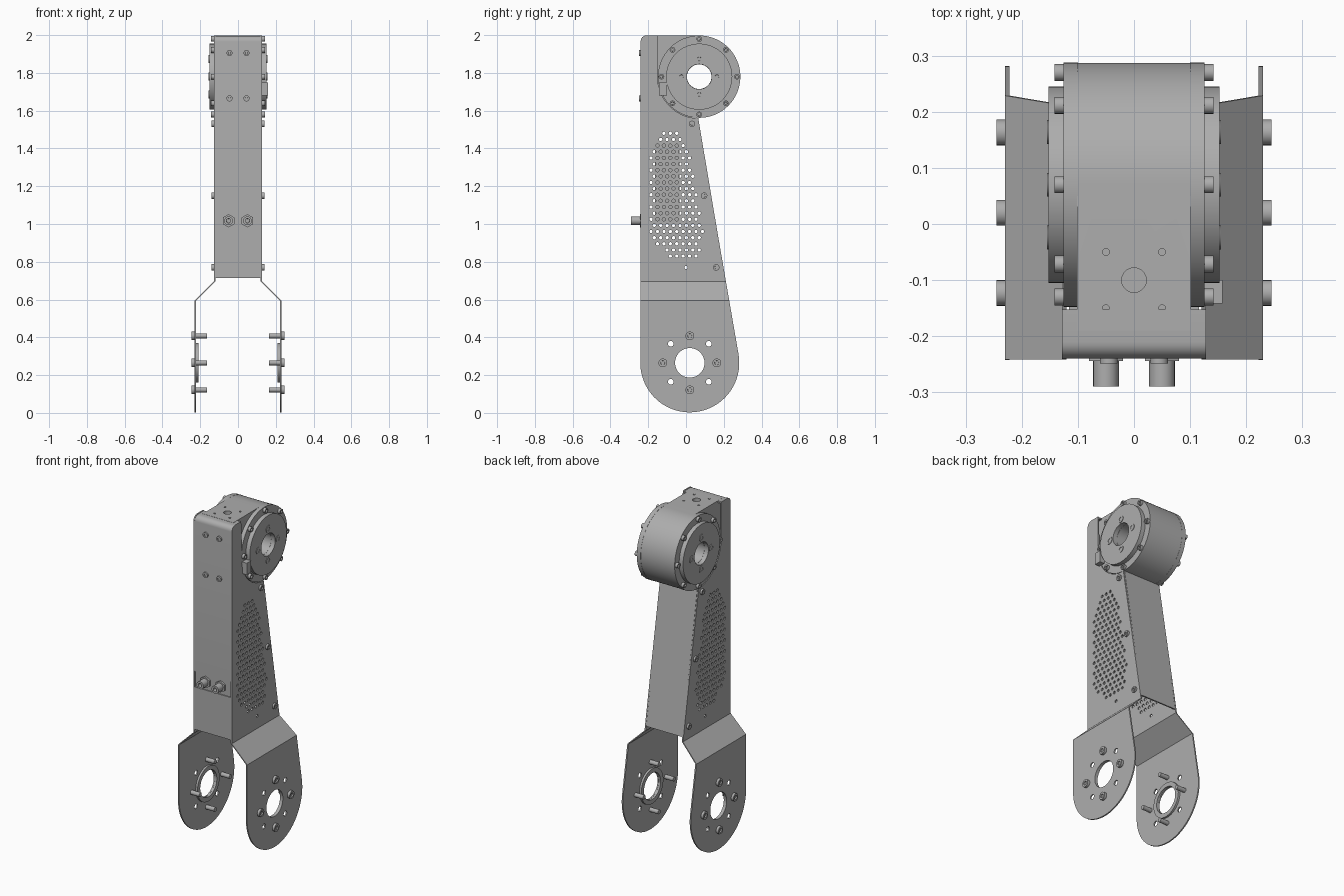
import bpy, bmesh
from math import sin, cos, pi
from mathutils import Vector

old = bpy.data.objects.get("Cube")
if old:
    bpy.data.objects.remove(old, do_unlink=True)

grey = bpy.data.materials.new("machined_grey")
grey.use_nodes = True
GREY = (0.42, 0.42, 0.42, 1)
grey.diffuse_color = GREY
bsdf = next(n for n in grey.node_tree.nodes if n.type == 'BSDF_PRINCIPLED')
bsdf.inputs["Base Color"].default_value = GREY
parts = []


def add_object(name, mesh):
    mesh.materials.clear()
    mesh.materials.append(grey)
    ob = bpy.data.objects.new(name, mesh)
    bpy.context.collection.objects.link(ob)
    parts.append(ob)
    return ob


def arc(centre, r, a0, a1, n):
    """Points on an arc in the y-z plane, angles in degrees."""
    return [(centre[0] + r * cos((a0 + (a1 - a0) * i / n) * pi / 180),
             centre[1] + r * sin((a0 + (a1 - a0) * i / n) * pi / 180)) for i in range(n + 1)]


def circle(centre, r, n=48):
    return arc(centre, r, 0, 360, n)[:-1]


def rect(y0, z0, y1, z1):
    return [(y0, z0), (y1, z0), (y1, z1), (y0, z1)]


def extrude(name, loops, x0, x1):
    """Fill y-z loops (inner loops become holes) and extrude from x0 to x1."""
    curve = bpy.data.curves.new(name + "_profile", 'CURVE')
    curve.dimensions = '2D'
    curve.fill_mode = 'BOTH'
    curve.extrude = abs(x1 - x0) / 2
    for pts in loops:
        sp = curve.splines.new('POLY')
        sp.points.add(len(pts) - 1)
        for p, (y, z) in zip(sp.points, pts):
            p.co = (y, z, 0, 1)
        sp.use_cyclic_u = True
    tmp = bpy.data.objects.new("profile", curve)
    bpy.context.collection.objects.link(tmp)
    bpy.context.view_layer.update()
    deps = bpy.context.evaluated_depsgraph_get()
    mesh = bpy.data.meshes.new_from_object(tmp.evaluated_get(deps))
    bpy.data.objects.remove(tmp, do_unlink=True)
    mid = (x0 + x1) / 2
    bm = bmesh.new()
    bm.from_mesh(mesh)
    for v in bm.verts:
        v.co = (mid + v.co.z, v.co.x, v.co.y)
    bmesh.ops.remove_doubles(bm, verts=bm.verts, dist=1e-5)
    bmesh.ops.recalc_face_normals(bm, faces=bm.faces)
    bm.to_mesh(mesh)
    bm.free()
    return add_object(name, mesh)


def bolt(name, base, direction, r, h, socket=True, n=20):
    """Cylinder head standing on base, with a recessed socket in its outer end."""
    bm = bmesh.new()
    bmesh.ops.create_cone(bm, cap_ends=True, segments=n, radius1=r, radius2=r, depth=h)
    bmesh.ops.translate(bm, verts=bm.verts, vec=(0, 0, h / 2))
    top = max(bm.faces, key=lambda f: f.calc_center_median().z)
    if socket:
        bmesh.ops.inset_individual(bm, faces=[top], thickness=r * 0.5)
        bmesh.ops.inset_individual(bm, faces=[top], thickness=r * 0.03, depth=-h * 0.5)
    rot = Vector((0, 0, 1)).rotation_difference(Vector(direction)).to_matrix()
    bmesh.ops.rotate(bm, verts=bm.verts, matrix=rot)
    bmesh.ops.translate(bm, verts=bm.verts, vec=base)
    mesh = bpy.data.meshes.new(name)
    bm.to_mesh(mesh)
    bm.free()
    return add_object(name, mesh)


HUB = (0.07, 1.78)       # motor axis
PIVOT = (0.02, 0.265)    # lower joint axis
FRONT = -0.24


def back_y(z):
    """Sloping rear edge of the side plates."""
    return 0.277 - 0.168 * (z - 0.31)


# Perforation field in the side plates
vents = []
for row in range(21):
    z = 0.83 + row * 0.0325
    right = 0.105 - (z - 0.9) * 0.17
    trim = max(0, 0.93 - z) * 0.9 + max(0, z - 1.38) * 0.6
    for col in range(10):
        y = -0.185 + (col + 0.5 * (row % 2)) * 0.034
        if -0.19 + trim <= y <= right - trim * 0.6:
            vents.append(circle((y, z), 0.009, 10))
vents.append(circle((0.0, 0.77), 0.009, 10))

# Side plate outline: rounded foot, sloping back, scoop around the motor
outline = arc(PIVOT, 0.262, 180, 370, 48)
outline += arc(HUB, 0.221, 268, 180, 24)
outline += [(-0.152, 1.998)] + arc((FRONT + 0.03, 1.968), 0.03, 90, 180, 6)
joint_holes = [circle(PIVOT, 0.078)]
joint_holes += [circle(arc(PIVOT, 0.142, a, a, 1)[0], 0.015, 16) for a in (45, 135, 225, 315)]

for s, side in ((1, "left"), (-1, "right")):
    # Bent perforated side plate
    plate = extrude(side + "_side_plate", [outline] + joint_holes + vents, s * 0.12, s * 0.128)
    bm = bmesh.new()
    bm.from_mesh(plate.data)
    for z in (0.595, 0.695):
        bmesh.ops.bisect_plane(bm, geom=bm.verts[:] + bm.edges[:] + bm.faces[:],
                               plane_co=(0, 0, z), plane_no=(0, 0, 1))
    for v in bm.verts:
        v.co.x += s * 0.102 * min(1, max(0, (0.695 - v.co.z) / 0.1))
    bm.to_mesh(plate.data)
    bm.free()

    # Lower joint ring and bolts
    extrude(side + "_joint_ring", [circle(PIVOT, 0.105), circle(PIVOT, 0.079)], s * 0.21, s * 0.222)
    for a in (0, 90, 180, 270):
        y, z = arc(PIVOT, 0.143, a, a, 1)[0]
        bolt(side + "_joint_bolt", (s * 0.23, y, z), (s, 0, 0), 0.023, 0.015)
        bolt(side + "_joint_bolt_shank", (s * 0.23, y, z), (-s, 0, 0), 0.013, 0.066, False)

    # Motor flange and output disc
    extrude(side + "_motor_flange", [circle(HUB, 0.218, 64), circle(HUB, 0.065)], s * 0.1, s * 0.126)
    extrude(side + "_output_disc", [circle(HUB, 0.175, 64), circle(HUB, 0.066)], s * 0.126, s * 0.152)
    for i in range(8):
        y, z = arc(HUB, 0.2, i * 45, i * 45, 1)[0]
        bolt(side + "_flange_bolt", (s * 0.125, y, z), (s, 0, 0), 0.015, 0.017)
    for a in (0, 90, 180, 270):
        y, z = arc(HUB, 0.094, a, a, 1)[0]
        bolt(side + "_output_bolt", (s * 0.151, y, z), (s, 0, 0), 0.021, 0.004)

    # Screws along the sloping back edge
    for z in (0.77, 1.15, 1.53):
        bolt(side + "_edge_screw", (s * 0.127, back_y(z) - 0.04, z), (s, 0, 0), 0.017, 0.012)

    # Front screws and cable connectors
    for z in (1.665, 1.905):
        bolt("front_screw", (s * 0.045, FRONT, z), (0, -1, 0), 0.016, 0.009)
    bolt("connector_nut", (s * 0.05, -0.232, 1.017), (0, -1, 0), 0.035, 0.012, False, 6)
    bolt("connector_plug", (s * 0.05, -0.236, 1.017), (0, -1, 0), 0.023, 0.054)

# Motor housing: drum with a flat-topped block reaching forward
housing = extrude("motor_housing",
                  [arc(HUB, 0.217, 90, -90, 40) + [(-0.19, 1.563), (-0.19, 1.997)],
                   circle(HUB, 0.065)], -0.102, 0.102)
for x, y, r in ((0, -0.1, 0.022), (0.05, -0.05, 0.006), (-0.05, -0.05, 0.006),
                (0.05, -0.15, 0.006), (-0.05, -0.15, 0.006)):
    cutter = bolt("cutter", (x, y, 1.95), (0, 0, 1), r, 0.1, False)
    cutter.hide_render = True
    mod = housing.modifiers.new("drill", 'BOOLEAN')
    mod.operation = 'DIFFERENCE'
    mod.object = cutter
    bpy.context.view_layer.objects.active = housing
    bpy.ops.object.modifier_apply(modifier=mod.name)
    parts.remove(cutter)
    bpy.data.objects.remove(cutter, do_unlink=True)

# Front cover with a rounded top lip, split by the connector recess
lip = arc((FRONT + 0.03, 1.966), 0.03, 180, 90, 6) + [(-0.152, 1.996)]
inner = [(-0.152, 1.988)] + arc((FRONT + 0.03, 1.966), 0.022, 90, 180, 6)
extrude("front_cover_upper", [[(FRONT, 1.065)] + lip + inner + [(-0.232, 1.065)]], -0.121, 0.121)
extrude("front_cover_lower", [rect(FRONT, 0.715, -0.232, 0.97)], -0.121, 0.121)
extrude("connector_plate", [rect(-0.234, 0.96, -0.226, 1.075)], -0.121, 0.121)

# Sloping back cover
extrude("back_cover", [[(back_y(0.72) - 0.01, 0.72), (back_y(0.72) - 0.002, 0.72),
                        (back_y(1.57) - 0.002, 1.57), (back_y(1.57) - 0.01, 1.57)]], -0.121, 0.121)

# Electronics block inside the housing, and a small cable socket beside the motor
extrude("inner_block", [rect(-0.165, 1.0, -0.035, 1.42)], -0.116, 0.116)
extrude("cable_socket", [rect(-0.142, 1.68, -0.1, 1.75)], 0.12, 0.158)

# Smooth round surfaces, keep edges sharp
bpy.ops.object.select_all(action='DESELECT')
for ob in parts:
    ob.select_set(True)
bpy.context.view_layer.objects.active = parts[0]
bpy.ops.object.shade_smooth_by_angle(angle=0.55)
